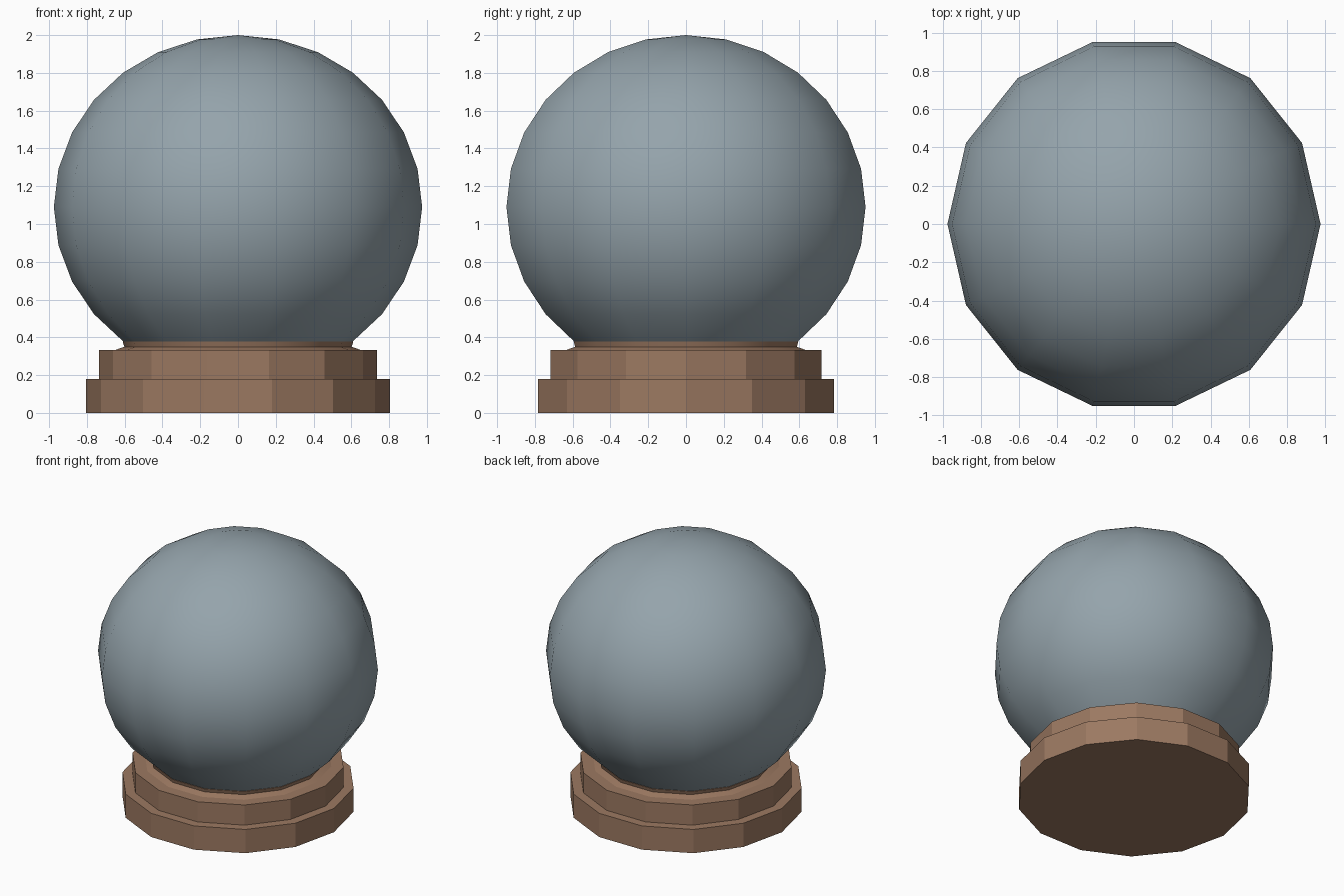
import bpy, bmesh, math

if "Cube" in bpy.data.objects:
    bpy.data.objects.remove(bpy.data.objects["Cube"])

SIDES = 14


def lathe(name, profile, smooth_angle, color=None):
    """Turn an (r, z) profile, bottom to top, around z; ends are closed."""
    bm = bmesh.new()
    rings = []
    for r, z in profile:
        if r == 0:
            rings.append([bm.verts.new((0, 0, z))] * SIDES)
        else:
            rings.append([bm.verts.new((r * math.cos(math.tau * i / SIDES),
                                        r * math.sin(math.tau * i / SIDES), z))
                          for i in range(SIDES)])
    for low, high in zip(rings, rings[1:]):
        for i in range(SIDES):
            j = (i + 1) % SIDES
            corners = [low[i], low[j], high[j], high[i]]
            bm.faces.new(list(dict.fromkeys(corners)))
    bmesh.ops.recalc_face_normals(bm, faces=bm.faces)
    mesh = bpy.data.meshes.new(name)
    bm.to_mesh(mesh)
    bm.free()
    obj = bpy.data.objects.new(name, mesh)
    bpy.context.collection.objects.link(obj)
    if color:
        mat = bpy.data.materials.new(name + "_color")
        mat.diffuse_color = color
        mat.use_nodes = True
        mat.node_tree.nodes["Principled BSDF"].inputs["Base Color"].default_value = mat.diffuse_color
        mesh.materials.append(mat)
    bpy.ops.object.select_all(action='DESELECT')
    obj.select_set(True)
    bpy.context.view_layer.objects.active = obj
    bpy.ops.object.shade_smooth_by_angle(angle=math.radians(smooth_angle))
    return obj


# Glass globe: slightly squashed sphere, cut off where it meets the collar
globe = [(0, 0.375)]
for k in range(11, 0, -1):
    a = math.pi * k / 14
    globe.append((0.975 * math.sin(a), 1.09 + 0.91 * math.cos(a)))
globe.append((0, 2.0))
lathe("glass_globe", globe, 40, (0.30, 0.37, 0.41, 1))

# Two-tier wooden base
WOOD = (0.33, 0.19, 0.12, 1)
lathe("wooden_base", [(0, 0), (0.805, 0), (0.805, 0.18), (0.735, 0.18),
                      (0.735, 0.333), (0.64, 0.333), (0, 0.333)], 20, WOOD)

# Softly flared collar holding the globe
lathe("globe_collar", [(0.65, 0.333), (0.602, 0.35),
                       (0.61, 0.377), (0.55, 0.377)], 80, WOOD)
